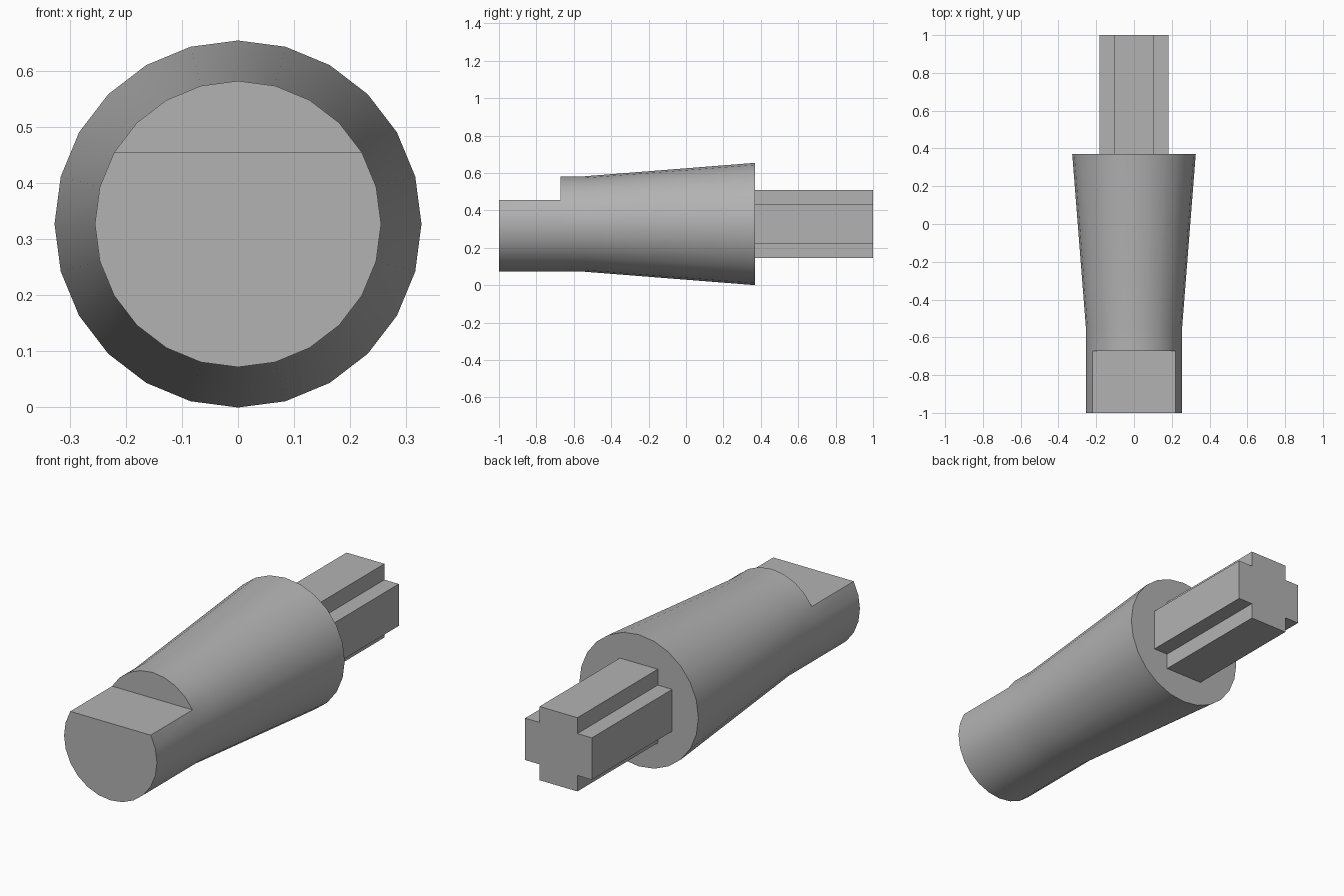
import bpy, bmesh
from math import sin, cos, pi, radians

if "Cube" in bpy.data.objects:
    bpy.data.objects.remove(bpy.data.objects["Cube"], do_unlink=True)

SIDES = 24
BIG, SMALL = 0.327, 0.255      # collar and tip radii
AXIS = BIG                     # height of the long axis
TIP, STEP, NECK, COLLAR, END = -1.0, -0.672, -0.545, 0.37, 1.0

grey = bpy.data.materials.new("plain_grey")
grey.use_nodes = True
grey.diffuse_color = (0.45, 0.45, 0.45, 1)
grey.node_tree.nodes["Principled BSDF"].inputs["Base Color"].default_value = grey.diffuse_color


def finish(name, bm):
    """Turn a bmesh into a grey object with sharp edges kept."""
    bmesh.ops.recalc_face_normals(bm, faces=bm.faces[:])
    mesh = bpy.data.meshes.new(name)
    bm.to_mesh(mesh)
    bm.free()
    obj = bpy.data.objects.new(name, mesh)
    bpy.context.collection.objects.link(obj)
    mesh.materials.append(grey)
    bpy.ops.object.select_all(action="DESELECT")
    obj.select_set(True)
    bpy.context.view_layer.objects.active = obj
    bpy.ops.object.shade_smooth_by_angle(angle=radians(30))


def ring(bm, radius, y, indices=range(SIDES)):
    return [bm.verts.new((radius * cos(2 * pi * i / SIDES), y,
                          AXIS + radius * sin(2 * pi * i / SIDES))) for i in indices]


def bridge(bm, a, b):
    """Join two equal closed loops with quads."""
    for i in range(len(a)):
        j = (i + 1) % len(a)
        bm.faces.new((a[i], a[j], b[j], b[i]))


# Tapered body with a flat cut on the upper side of its tip
bm = bmesh.new()
step = ring(bm, SMALL, STEP)
neck = ring(bm, SMALL, NECK)
collar = ring(bm, BIG, COLLAR)
bridge(bm, step, neck)
bridge(bm, neck, collar)
bm.faces.new(collar)
first, last = SIDES // 12, 5 * SIDES // 12          # the 30 to 150 degree arc is cut away
kept = range(last, SIDES + first + 1)
tip = ring(bm, SMALL, TIP, kept)
bridge(bm, tip, [step[i % SIDES] for i in kept])    # closing quad is the flat
bm.faces.new(tip)
bm.faces.new(step[first:last + 1])                  # upright shoulder
finish("tapered_body", bm)

# Cross-shaped shaft at the back
bm = bmesh.new()
wide, thin = 0.183, 0.104
corner = [(wide, thin), (thin, thin), (thin, wide)]
outline = []
for quarter in range(4):
    outline += corner
    corner = [(-z, x) for x, z in corner]
front, back = [[bm.verts.new((x, y, AXIS + z)) for x, z in outline]
               for y in (COLLAR - 0.01, END)]
bridge(bm, front, back)
bm.faces.new(front)
bm.faces.new(back)
finish("cross_shaft", bm)
